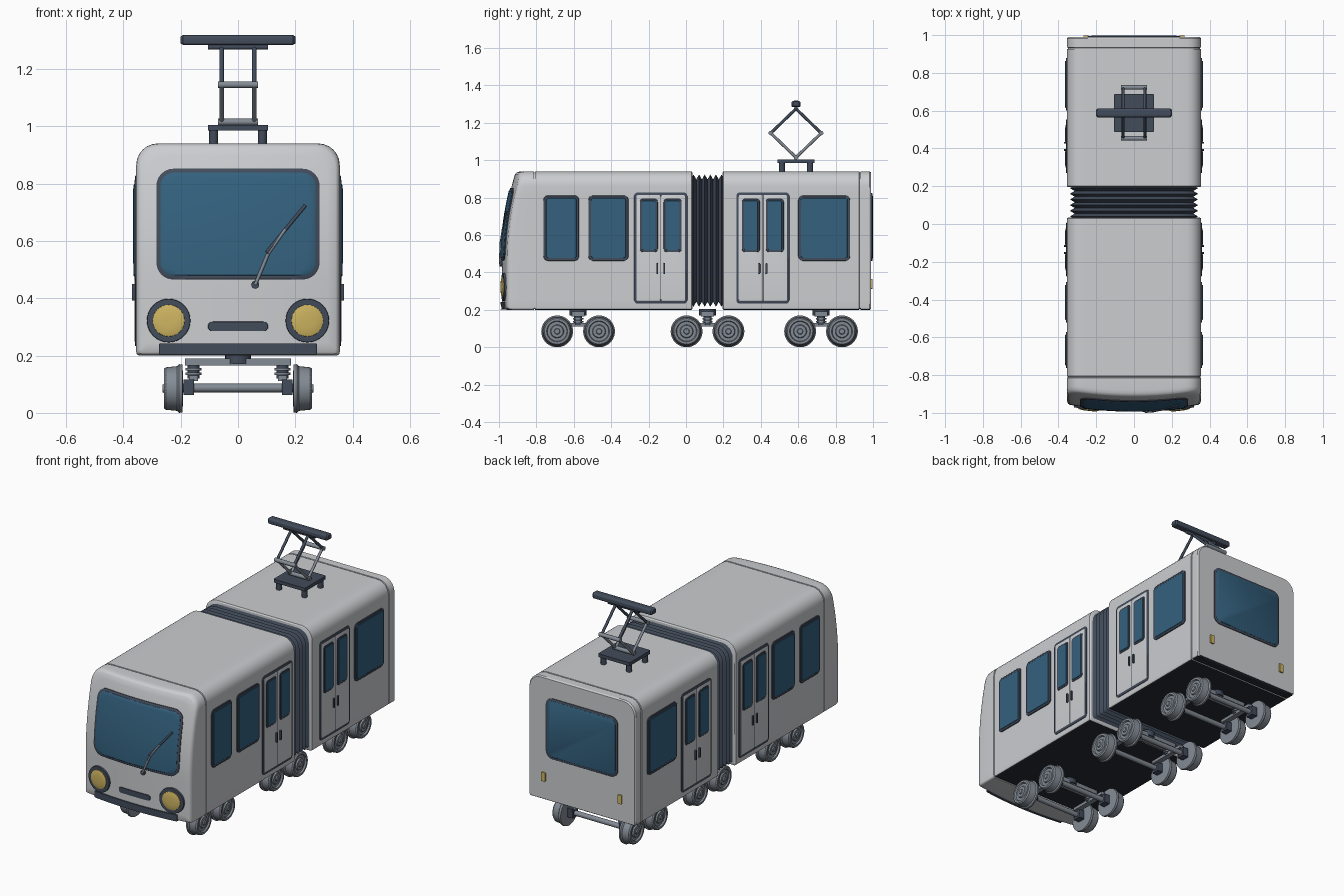
import bpy, bmesh, math
from mathutils import Vector

cube = bpy.data.objects.get("Cube")
if cube:
    bpy.data.objects.remove(cube)
made = []


def material(name, rgb):
    m = bpy.data.materials.new(name)
    m.use_nodes = True
    m.diffuse_color = (*rgb, 1)
    bsdf = next(n for n in m.node_tree.nodes if n.type == 'BSDF_PRINCIPLED')
    bsdf.inputs["Base Color"].default_value = (*rgb, 1)
    return m


PAINT = material("light grey paint", (0.6, 0.61, 0.63))
DARK = material("dark slate", (0.055, 0.072, 0.105))
GLASS = material("blue glass", (0.034, 0.12, 0.21))
LAMP = material("yellow lamp", (0.62, 0.46, 0.12))
STEEL = material("steel grey", (0.23, 0.26, 0.3))
FLOOR = material("underside black", (0.02, 0.024, 0.032))


def loft(name, rings, mat, floor_from=None):
    """Skin a list of equal point rings and close both ends."""
    bm = bmesh.new()
    vs = [[bm.verts.new(p) for p in r] for r in rings]
    n = len(vs[0])
    for a, b in zip(vs, vs[1:]):
        for i in range(n):
            bm.faces.new((a[i], a[(i + 1) % n], b[(i + 1) % n], b[i]))
    bm.faces.new(vs[0])
    bm.faces.new(vs[-1][::-1])
    bmesh.ops.recalc_face_normals(bm, faces=bm.faces)
    me = bpy.data.meshes.new(name)
    me.materials.append(mat)
    if floor_from is not None:
        me.materials.append(FLOOR)
        for f in bm.faces:
            if f.normal.z < -0.7 and f.calc_center_median().y > floor_from:
                f.material_index = 1
    bm.to_mesh(me)
    bm.free()
    ob = bpy.data.objects.new(name, me)
    bpy.context.collection.objects.link(ob)
    made.append(ob)
    return ob


def rounded(u0, u1, v0, v1, r_low, r_top, step=9.0):
    """Rounded rectangle; long edges are divided by step."""
    pts = []
    for cx, cy, r, a0 in ((u1, v0, r_low, -90), (u1, v1, r_top, 0),
                          (u0, v1, r_top, 90), (u0, v0, r_low, 180)):
        ox = cx - r if cx == u1 else cx + r
        oy = cy - r if cy == v1 else cy + r
        for k in range(7):
            a = math.radians(a0 + 15 * k)
            pts.append((ox + r * math.cos(a), oy + r * math.sin(a)))
    out = []
    for p, q in zip(pts, pts[1:] + pts[:1]):
        n = max(1, math.ceil(math.dist(p, q) / step))
        out += [(p[0] + (q[0] - p[0]) * k / n, p[1] + (q[1] - p[1]) * k / n) for k in range(n)]
    return out


def circle(cx, cy, r, n=32):
    return [(cx + r * math.cos(math.tau * k / n), cy + r * math.sin(math.tau * k / n)) for k in range(n)]


def scaled(pts, s):
    cu = (min(p[0] for p in pts) + max(p[0] for p in pts)) / 2
    cv = (min(p[1] for p in pts) + max(p[1] for p in pts)) / 2
    return [(cu + (u - cu) * s, cv + (v - cv) * s) for u, v in pts]


def nose(x, z):
    """y of the curved front."""
    return -0.985 + 0.075 * max(0, (z - 0.45) / 0.49) ** 2 + 0.03 * (x / 0.355) ** 2


# Mappings from flat (u, v, height) to each wall of the tram
def on_front(u, v, d):
    return (u, nose(u, v) - d, v)


def on_back(u, v, d):
    return (u, 0.99 + d, v)


def on_side(s):
    return lambda u, v, d: (s * (0.355 + d), u, v)


def panel(name, pts, put, d, mat, depth=0.012, steps=1):
    """Plate that follows a wall, with a tiny softened edge."""
    layers = [(1, d - depth), (1, d - 0.002), (0.985, d)]
    layers += [(1 - k / steps, d) for k in range(1, steps)]
    return loft(name, [[put(u, v, h) for u, v in scaled(pts, s)] for s, h in layers], mat)


def window(name, u0, u1, v0, v1, r, put, step=9.0, steps=1, rim=0.014):
    panel(name + "_frame", rounded(u0, u1, v0, v1, r, r, step), put, 0.006, DARK, steps=steps)
    q = max(r - rim, 0.005)
    panel(name + "_glass", rounded(u0 + rim, u1 - rim, v0 + rim, v1 - rim, q, q, step),
          put, 0.009, GLASS, steps=steps)


def rod(name, a, b, r, mat, n=12):
    a, b = Vector(a), Vector(b)
    q = (b - a).to_track_quat('Z', 'Y')
    ring = [q @ Vector((x, y, 0)) for x, y in circle(0, 0, r, n)]
    return loft(name, [[a + p for p in ring], [b + p for p in ring]], mat)


def box(name, x0, x1, y0, y1, z0, z1, mat, r=0.004):
    pts = rounded(x0, x1, y0, y1, r, r)
    return loft(name, [[(x, y, z) for x, y in pts] for z in (z0, z1)], mat)


# Car bodies, with thin grooves where the end caps meet the walls
shell = rounded(-0.355, 0.355, 0.2, 0.94, 0.012, 0.075, 0.045)


def section(y, s=1.0):
    return [(x, y, z) for x, z in scaled(shell, s)]


def groove(y):
    return [section(y - 0.004), section(y - 0.003, 0.985), section(y + 0.003, 0.985), section(y + 0.004)]


front = [section(0.035, 0.98), section(0.03)] + groove(-0.81)[::-1]
for s, back in [(1, 0.03), (0.995, 0.015), (0.983, 0.005)] + [(0.96 - 0.08 * k, 0) for k in range(12)]:
    front.append([(x, nose(x, z) + back, z) for x, z in scaled(shell, s)])
loft("front_car_body", front, PAINT, -0.81)
loft("rear_car_body", [section(0.195, 0.98), section(0.2)] + groove(0.93)
     + [section(0.982), section(0.99, 0.985)], PAINT, 0)

# Folding bellows between the cars
folds = 6
loft("bellows", [section(0.025 + 0.18 * k / (2 * folds), 0.955 if k % 2 else 0.885)
                 for k in range(2 * folds + 1)], DARK)

# Windscreen, rear window, lamps, grille and bumper
window("windscreen", -0.285, 0.285, 0.465, 0.852, 0.06, on_front, 0.04, 10)
window("rear_window", -0.24, 0.24, 0.46, 0.825, 0.045, on_back)
panel("front_grille", rounded(-0.105, 0.105, 0.285, 0.318, 0.016, 0.016, 0.03), on_front, 0.005, DARK)
panel("bumper", rounded(-0.275, 0.275, 0.203, 0.242, 0.003, 0.003, 0.03), on_front, 0.008, DARK, 0.03)
for side, s in (("left", 1), ("right", -1)):
    panel(side + "_headlight_ring", circle(s * 0.242, 0.322, 0.076), on_front, 0.01, DARK, 0.02)
    loft(side + "_headlight_lens", [[on_front(u, v, h) for u, v in circle(s * 0.242, 0.322, r)]
         for r, h in ((0.057, 0), (0.055, 0.013), (0.045, 0.016), (0.025, 0.018))], LAMP)
    panel(side + "_tail_lamp", rounded(s * 0.255 - 0.013, s * 0.255 + 0.013, 0.312, 0.366, 0.004, 0.004),
          on_back, 0.008, LAMP)

# Windscreen wiper
rod("wiper_pivot", on_front(0.06, 0.447, -0.01), on_front(0.06, 0.447, 0.012), 0.014, DARK, 20)
rod("wiper_arm_lower", on_front(0.06, 0.447, 0.01), on_front(0.105, 0.555, 0.012), 0.006, STEEL)
rod("wiper_arm_upper", on_front(0.105, 0.555, 0.012), on_front(0.165, 0.64, 0.012), 0.005, STEEL)
rod("wiper_blade", on_front(0.1, 0.56, 0.012), on_front(0.235, 0.724, 0.012), 0.006, DARK)

# Side windows and double doors
for side, s in (("left", 1), ("right", -1)):
    put = on_side(s)
    for i, (a, b) in enumerate(((-0.762, -0.572), (-0.522, -0.308), (0.6, 0.878))):
        window(f"{side}_window_{i + 1}", a, b, 0.462, 0.812, 0.025, put)
    for i, y in enumerate((-0.135, 0.411)):
        name = f"{side}_door_{i + 1}"
        panel(name + "_frame", rounded(y - 0.142, y + 0.142, 0.233, 0.828, 0.02, 0.02), put, 0.005, DARK)
        for leaf, t in (("front", -1), ("rear", 1)):
            u0, u1 = sorted((y + t * 0.0015, y + t * 0.13))
            panel(f"{name}_{leaf}_leaf", rounded(u0, u1, 0.246, 0.815, 0.006, 0.006), put, 0.006, PAINT)
            c = y + t * 0.064
            w = lambda u, v, d: put(u, v, d + 0.002)
            window(f"{name}_{leaf}_window", c - 0.048, c + 0.048, 0.508, 0.795, 0.018, w, rim=0.011)
            h = y + t * 0.019
            panel(f"{name}_{leaf}_handle", rounded(h - 0.005, h + 0.005, 0.392, 0.45, 0.004, 0.004),
                  put, 0.015, DARK)

# Bogies: wheels, axles, axle boxes, springs and frame
tyre = ((0.192, 0.05), (0.194, 0.083), (0.206, 0.085), (0.212, 0.078), (0.252, 0.074), (0.259, 0.068),
        (0.259, 0.056), (0.25, 0.052), (0.25, 0.036), (0.258, 0.032), (0.258, 0.016), (0.264, 0.013))
for i, yc in enumerate((-0.577, 0.115, 0.722)):
    name = f"bogie_{i + 1}"
    box(name + "_bolster", -0.185, 0.185, yc - 0.035, yc + 0.035, 0.165, 0.19, STEEL)
    rod(name + "_pivot", (0, yc, 0.17), (0, yc, 0.205), 0.045, DARK, 24)
    for s in (-1, 1):
        box(name + "_side_beam", s * 0.155 - 0.016, s * 0.155 + 0.016, yc - 0.125, yc + 0.125, 0.112, 0.13, STEEL)
        rod(name + "_spring", (s * 0.155, yc, 0.12), (s * 0.155, yc, 0.168), 0.021, DARK, 16)
        for z in (0.137, 0.152):
            rod(name + "_spring_coil", (s * 0.155, yc, z - 0.004), (s * 0.155, yc, z + 0.004), 0.028, STEEL, 16)
    for t in (-1, 1):
        y = yc + t * 0.112
        rod(name + "_axle", (-0.2, y, 0.087), (0.2, y, 0.087), 0.015, STEEL, 16)
        for s in (-1, 1):
            loft(name + "_wheel", [[(s * x, u, v) for u, v in circle(y, 0.085, r, 40)] for x, r in tyre], STEEL)
            box(name + "_axle_box", s * 0.172 - 0.019, s * 0.172 + 0.019, y - 0.025, y + 0.025, 0.062, 0.116, DARK)

# Pantograph on the rear roof
py = 0.588
box("pantograph_base", -0.105, 0.105, py - 0.1, py + 0.1, 0.985, 1.005, DARK)
for s in (-1, 1):
    for t in (-1, 1):
        rod("pantograph_foot", (s * 0.085, py + t * 0.075, 0.935), (s * 0.085, py + t * 0.075, 0.99), 0.016, DARK)
        elbow = (s * 0.057, py + t * 0.135, 1.145)
        rod("pantograph_lower_arm", (s * 0.057, py, 1.015), elbow, 0.008, STEEL)
        rod("pantograph_upper_arm", elbow, (s * 0.057, py, 1.275), 0.008, DARK)
for y, z in ((py, 1.015), (py - 0.135, 1.145), (py + 0.135, 1.145)):
    rod("pantograph_cross_tube", (-0.07, y, z), (0.07, y, z), 0.012, STEEL)
rod("pantograph_head_tube", (-0.105, py, 1.277), (0.105, py, 1.277), 0.01, DARK)
head = rounded(py - 0.024, py + 0.024, 1.284, 1.318, 0.008, 0.013)
loft("pantograph_head", [[(x, u, v) for u, v in scaled(head, k)]
                         for x, k in ((-0.2, 0.7), (-0.192, 1), (0.192, 1), (0.2, 0.7))], DARK)

# Smooth the rounded surfaces and keep edges crisp
bpy.ops.object.select_all(action='DESELECT')
for ob in made:
    ob.select_set(True)
bpy.context.view_layer.objects.active = made[0]
bpy.ops.object.shade_smooth_by_angle(angle=math.radians(32))
